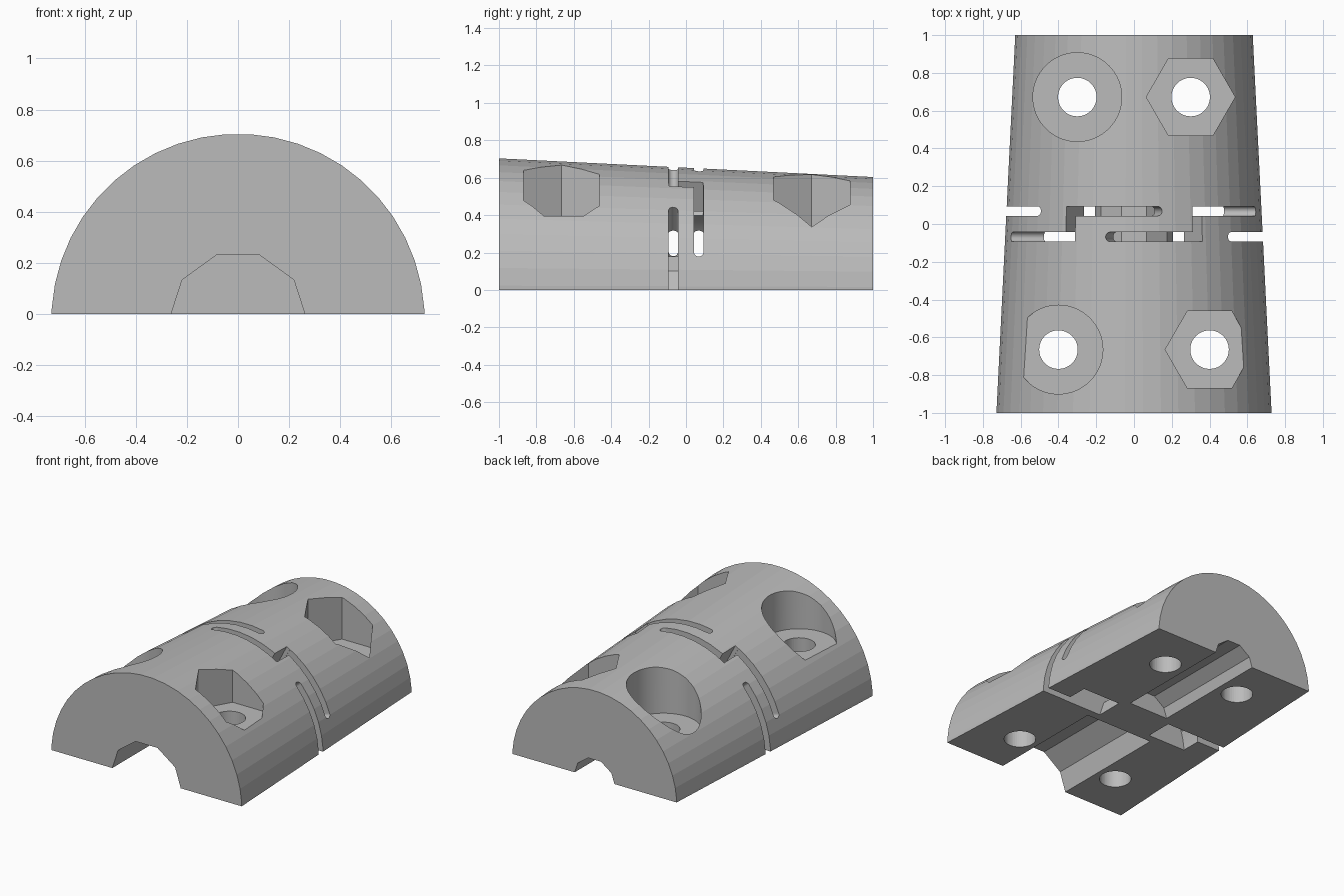
import bpy
import bmesh
from math import cos, sin, pi, radians, sqrt

cube = bpy.data.objects.get("Cube")
if cube:
    bpy.data.objects.remove(cube, do_unlink=True)

AXIS_Z = -0.025      # the cone axis lies just under the flat base
CAVITY = 0.095       # half length of the hollow in the middle

grey = bpy.data.materials.new("plain grey")
grey.use_nodes = True
grey.diffuse_color = (0.5, 0.5, 0.5, 1)
grey.node_tree.nodes["Principled BSDF"].inputs["Base Color"].default_value = (0.5, 0.5, 0.5, 1)


def loft(name, rings):
    """Closed solid through rings of points."""
    bm = bmesh.new()
    rows = [[bm.verts.new(p) for p in ring] for ring in rings]
    n = len(rows[0])
    for a, b in zip(rows, rows[1:]):
        for i in range(n):
            j = (i + 1) % n
            bm.faces.new((a[i], a[j], b[j], b[i]))
    bm.faces.new(rows[0])
    bm.faces.new(rows[-1])
    bmesh.ops.recalc_face_normals(bm, faces=bm.faces)
    mesh = bpy.data.meshes.new(name)
    bm.to_mesh(mesh)
    bm.free()
    mesh.materials.append(grey)
    obj = bpy.data.objects.new(name, mesh)
    bpy.context.collection.objects.link(obj)
    return obj


def polar(r, angle, y):
    return (r * cos(angle), y, AXIS_Z + r * sin(angle))


def along_y(name, sides, r0, r1, y0, y1, phase=0.0):
    angles = [2 * pi * (i + phase) / sides for i in range(sides)]
    return loft(name, [[polar(r, a, y) for a in angles] for r, y in ((r0, y0), (r1, y1))])


def upright(name, sides, r, x, y, z0, z1):
    angles = [2 * pi * i / sides for i in range(sides)]
    return loft(name, [[(x + r * cos(a), y + r * sin(a), z) for a in angles] for z in (z0, z1)])


def slot(name, turn, y, half, start, end, round_start=False, round_end=False):
    """Radial slot around the axis; turn = -1 gives the half-turn twin."""
    start, end = radians(start), radians(end)
    cap = half / 0.68
    samples = [start + (end - start) * i / 16 for i in range(17)]
    caps = [cap * (1 - cos(pi / 2 * k / 6)) for k in range(7)]
    if round_start:
        samples += [start + c for c in caps]
    if round_end:
        samples += [end - c for c in caps]
    rings = []
    last = None
    for a in sorted(samples):
        if last is not None and a - last < 0.0005:
            continue
        last = a
        h = half
        for used, d in ((round_start, a - start), (round_end, end - a)):
            if used and d < cap:
                h = min(h, half * max(0.08, sqrt(max(0, 1 - (1 - d / cap) ** 2))))
        angle = a if turn > 0 else pi - a
        rings.append([polar(r, angle, turn * y + s) for r, s in
                      ((0.46, -h), (0.85, -h), (0.85, h), (0.46, h))])
    return loft(name, rings)


body = along_y("coupling_half", 48, 0.73, 0.63, -1, 1, 0.5)


def apply(tool, operation="DIFFERENCE"):
    mod = body.modifiers.new(tool.name, "BOOLEAN")
    mod.operation = operation
    mod.solver = "EXACT"
    mod.object = tool
    bpy.context.view_layer.objects.active = body
    bpy.ops.object.modifier_apply(modifier=mod.name)
    bpy.data.objects.remove(tool, do_unlink=True)


# Hollow middle with a ten-sided core through it
apply(along_y("cavity", 64, 0.5, 0.5, -CAVITY, CAVITY))
apply(along_y("core", 10, 0.215, 0.215, -0.12, 0.12), "UNION")

# Shaft grooves, wide at the front and narrow at the back
apply(along_y("front_groove", 10, 0.27, 0.27, -1.2, -0.15))
apply(along_y("back_groove", 10, 0.16, 0.16, 0.145, 1.2))

# Flexing slots: an open one, then two joined by an axial step, on each side
for turn in (1, -1):
    apply(slot("open_slot", turn, -0.068, 0.025, -8, 43.2, round_end=True))
    apply(slot("lower_slot", turn, 0.068, 0.025, 17.5, 60.4, round_start=True))
    apply(slot("upper_slot", turn, -0.068, 0.025, 60.4, 102.7, round_end=True))
    apply(slot("step_slot", turn, 0, 0.092, 58, 62.8))

# Screw holes: round head seats on the right, hexagonal nut seats on the left
for x, y, floor in ((0.4, -0.665, 0.395), (0.3, 0.672, 0.295)):
    for side, sides in ((-1, 64), (1, 6)):
        apply(upright("seat", sides, 0.235, side * x, y, floor, 1.2))
        apply(upright("screw_hole", 48, 0.102, side * x, y, -0.9, floor + 0.1))

# Flat base
apply(loft("base_cut", [[(-2, -2, z), (2, -2, z), (2, 2, z), (-2, 2, z)] for z in (-2, 0)]))

bpy.ops.object.select_all(action="DESELECT")
body.select_set(True)
bpy.context.view_layer.objects.active = body
bpy.ops.object.shade_smooth_by_angle(angle=radians(7))
